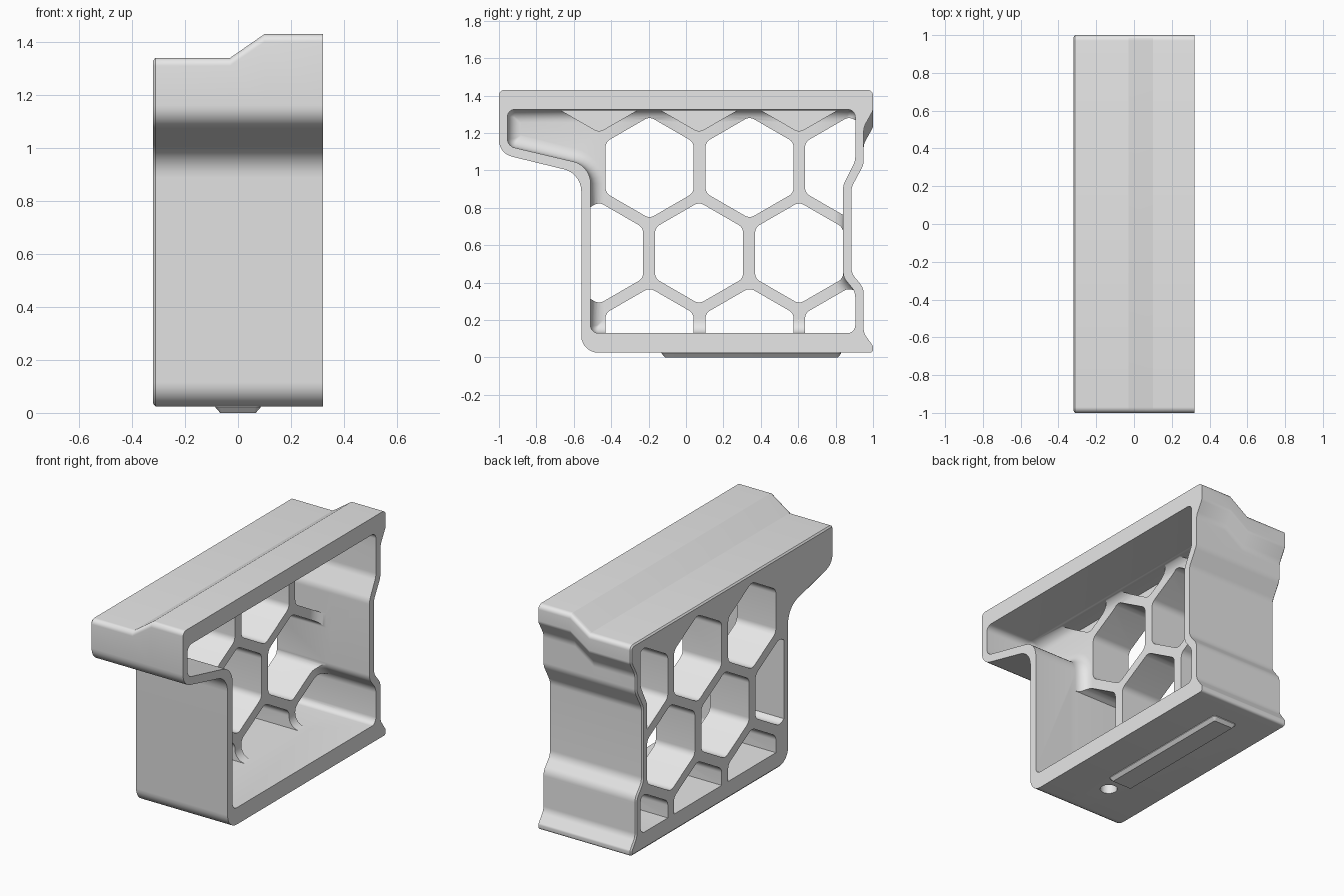
import bpy, bmesh, math
from mathutils import Vector

if "Cube" in bpy.data.objects:
    bpy.data.objects.remove(bpy.data.objects["Cube"])

SEG = 7
grey = bpy.data.materials.new("light_grey")
grey.diffuse_color = (0.8, 0.8, 0.8, 1)
grey.use_nodes = True
grey.node_tree.nodes["Principled BSDF"].inputs["Base Color"].default_value = grey.diffuse_color


def ring(corners, inset=0.0):
    """Counter-clockwise (a, b, radius) corners -> inset outline with rounded corners."""
    n = len(corners)
    pts = [Vector(c[:2]) for c in corners]
    sharp, turns = [], []
    for i in range(n):
        d0 = (pts[i] - pts[i - 1]).normalized()
        d1 = (pts[(i + 1) % n] - pts[i]).normalized()
        n0, n1 = Vector((-d0.y, d0.x)), Vector((-d1.y, d1.x))
        sharp.append(pts[i] + (n0 + n1) * inset / (1 + n0.dot(n1)))
        turns.append(d0.x * d1.y - d0.y * d1.x)
    out = []
    for i in range(n):
        p, a, b = sharp[i], sharp[i - 1] - sharp[i], sharp[(i + 1) % n] - sharp[i]
        r = corners[i][2] + (-inset if turns[i] > 0 else inset)
        half = (math.pi - a.angle(b)) / 2
        t = min(max(r, 0.006) * math.tan(half), 0.47 * a.length, 0.47 * b.length)
        r = t / math.tan(half)
        p0, p1 = p + a.normalized() * t, p + b.normalized() * t
        c = p + (a.normalized() + b.normalized()).normalized() * (r / math.cos(half))
        v0, v1 = p0 - c, p1 - c
        for k in range(SEG + 1):
            f = k / SEG
            w0 = math.sin((1 - f) * 2 * half) / math.sin(2 * half)
            w1 = math.sin(f * 2 * half) / math.sin(2 * half)
            out.append(c + v0 * w0 + v1 * w1)
    return out


def loft(name, sections, axis="x"):
    """Solid through (position, outline) sections along x or z."""
    bm = bmesh.new()
    loops = []
    for pos, pts in sections:
        loops.append([bm.verts.new((pos, p.x, p.y) if axis == "x" else (p.x, p.y, pos))
                      for p in pts])
    n = len(loops[0])
    for l0, l1 in zip(loops, loops[1:]):
        for i in range(n):
            j = (i + 1) % n
            bm.faces.new((l0[i], l0[j], l1[j], l1[i]))
    bm.faces.new(loops[0])
    bm.faces.new(loops[-1])
    bmesh.ops.recalc_face_normals(bm, faces=bm.faces)
    me = bpy.data.meshes.new(name)
    bm.to_mesh(me)
    bm.free()
    ob = bpy.data.objects.new(name, me)
    bpy.context.collection.objects.link(ob)
    me.materials.append(grey)
    return ob


def boolean(ob, other, op):
    """Apply a boolean and remove the helper."""
    m = ob.modifiers.new("cut", "BOOLEAN")
    m.operation, m.solver, m.object = op, "EXACT", other
    bpy.context.view_layer.objects.active = ob
    bpy.ops.object.modifier_apply(modifier=m.name)
    bpy.data.objects.remove(other)


def smooth(ob):
    bpy.ops.object.select_all(action="DESELECT")
    ob.select_set(True)
    bpy.context.view_layer.objects.active = ob
    bpy.ops.object.shade_smooth_by_angle(angle=math.radians(30))


def outer(t):
    """Side outline of the body with its top at height t."""
    return [(-.56, .025, .09), (1, .025, .02), (1, .06, .02), (.95, .13, .07),
            (.95, .37, .08), (.885, .45, .08), (.885, .91, .09), (.95, 1.03, .09),
            (.95, t - .2, .09), (1, t - .11, .04), (1, t, .03), (-1, t, .03),
            (-1, 1.09, .09), (-.56, .983, .12)]


# Body with a stepped, sloping top
body = loft("body", [(-.32, ring(outer(1.34), .01)), (-.312, ring(outer(1.34))),
                     (-.03, ring(outer(1.34))), (.1, ring(outer(1.43))),
                     (.32, ring(outer(1.43)))])

# Open cavity on the right, with a fillet running into the web
inner = [(-.51, .13, .04), (.905, .13, .04), (.905, .35, .08), (.84, .43, .08),
         (.84, .92, .09), (.905, 1.05, .09), (.905, 1.325, .04), (-.955, 1.325, .04),
         (-.955, 1.13, .05), (-.51, 1.025, .12)]
F, WEB = .07, -.05
sections = [(.4, ring(inner))]
for k in range(7):
    a = k / 6 * math.pi / 2
    sections.append((WEB + F * (1 - math.sin(a)), ring(inner, F * (1 - math.cos(a)))))
boolean(body, loft("cavity_cutter", sections), "DIFFERENCE")


# Honeycomb holes, clipped to the cavity outline
def hexagon(y, z, rad=.272):
    return [(y + rad * math.cos(math.radians(30 + 60 * k)),
             z + rad * math.sin(math.radians(30 + 60 * k)), .05) for k in range(6)]


cells = [(1.015, (-.195, .34, .872)), (.558, (-.465, .07, .605)), (.1, (-.195, .34, .872))]
for z, ys in cells:
    for y in ys:
        hole = loft("hole_cutter", [(-.4, ring(hexagon(y, z))), (.06, ring(hexagon(y, z)))])
        clip = loft("clip", [(-.5, ring(inner)), (.1, ring(inner))])
        boolean(hole, clip, "INTERSECT")
        boolean(body, hole, "DIFFERENCE")

# Blind pockets under the ceiling
for y in (-.465, .07, .605):
    h = ring(hexagon(y, 1.475))
    pocket = loft("pocket_cutter", [(-.12, h), (.08, h)])
    clip = loft("clip", [(-.5, ring(inner, .006)), (.1, ring(inner, .006))])
    boolean(pocket, clip, "INTERSECT")
    boolean(body, pocket, "DIFFERENCE")

# Round hole through the floor
circle = [Vector((.05 * math.cos(k * math.pi / 16), -.23 + .05 * math.sin(k * math.pi / 16)))
          for k in range(32)]
boolean(body, loft("floor_hole_cutter", [(-.1, circle), (.2, circle)], "z"), "DIFFERENCE")
smooth(body)

# Tapered rail under the base
rail_shape = [(-.085, -.13, .02), (.085, -.13, .02), (.085, .83, .02), (-.085, .83, .02)]
rail = loft("base_rail", [(0, ring(rail_shape, .018)), (.02, ring(rail_shape)),
                          (.03, ring(rail_shape))], "z")
smooth(rail)
